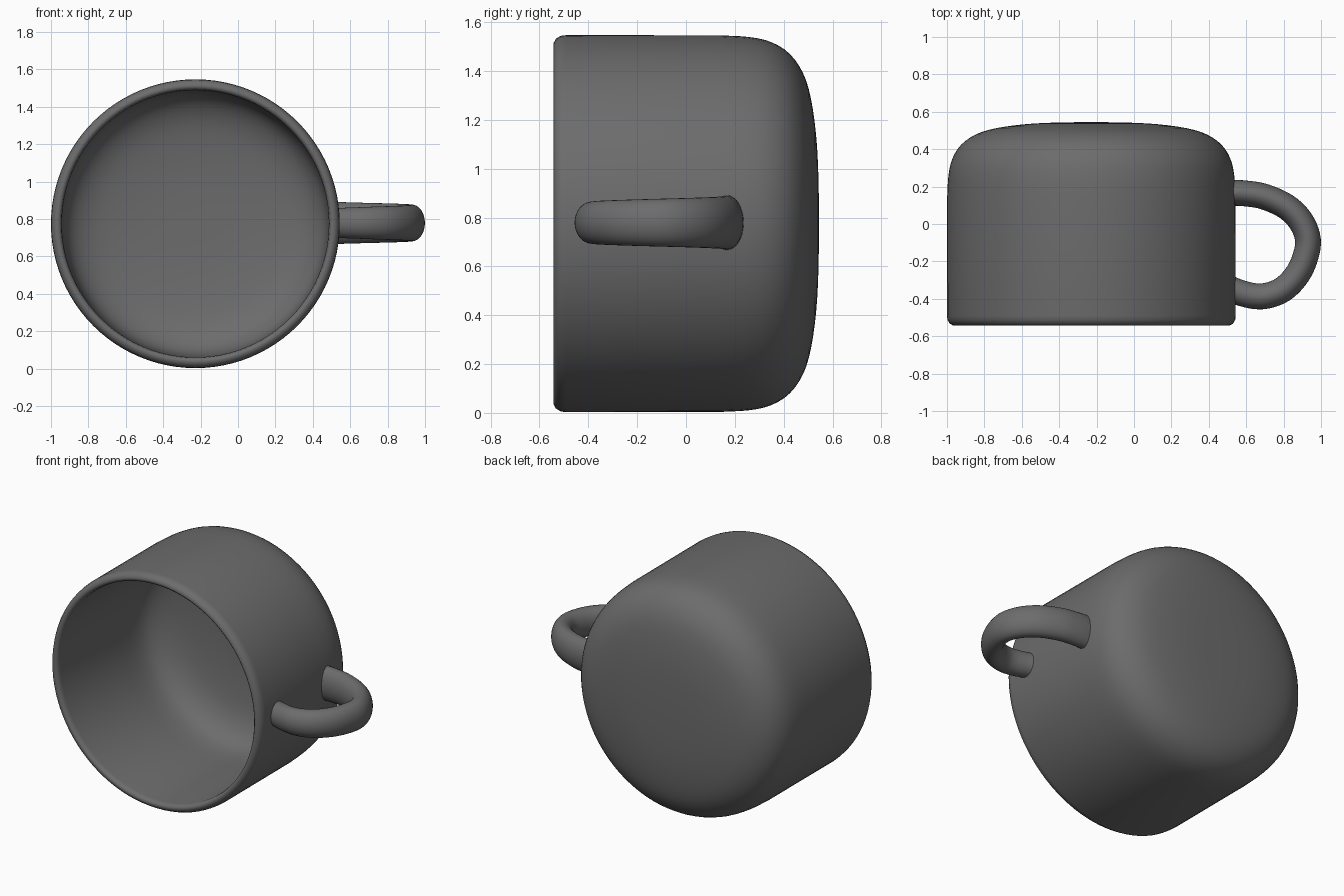
import bpy, math
from mathutils import Vector

if "Cube" in bpy.data.objects:
    bpy.data.objects.remove(bpy.data.objects["Cube"])

CX, CZ = -0.228, 0.775      # cup axis, running along y
MAT = bpy.data.materials.new("dark_grey")
MAT.diffuse_color = (0.15, 0.15, 0.15, 1)
MAT.use_nodes = True
MAT.node_tree.nodes["Principled BSDF"].inputs["Base Color"].default_value = MAT.diffuse_color


def spline(pts, n):
    """Catmull-Rom resampling of a list of points."""
    v = [Vector(p) for p in pts]
    v = [2 * v[0] - v[1]] + v + [2 * v[-1] - v[-2]]
    out = []
    for a, b, c, d in zip(v, v[1:], v[2:], v[3:]):
        for k in range(n):
            t = k / n
            out.append(0.5 * (2 * b + (c - a) * t + (2 * a - 5 * b + 4 * c - d) * t * t
                              + (3 * b - a - 3 * c + d) * t ** 3))
    return out + [v[-2]]


def loft(name, rings):
    """Skin a list of equal-sized rings and cap both ends."""
    n = len(rings[0])
    verts = [p for ring in rings for p in ring]
    faces = [(i * n + j, i * n + (j + 1) % n, (i + 1) * n + (j + 1) % n, (i + 1) * n + j)
             for i in range(len(rings) - 1) for j in range(n)]
    faces += [tuple(reversed(range(n))), tuple(range(len(verts) - n, len(verts)))]
    mesh = bpy.data.meshes.new(name)
    mesh.from_pydata(verts, [], faces)
    mesh.materials.append(MAT)
    ob = bpy.data.objects.new(name, mesh)
    bpy.context.collection.objects.link(ob)
    bpy.context.view_layer.objects.active = ob
    ob.select_set(True)
    bpy.ops.object.mode_set(mode='EDIT')
    bpy.ops.mesh.select_all(action='SELECT')
    bpy.ops.mesh.normals_make_consistent(inside=False)
    bpy.ops.object.mode_set(mode='OBJECT')
    bpy.ops.object.shade_smooth_by_angle(angle=math.radians(40))
    ob.select_set(False)
    return ob


# Cup body: (radius, y) profile of outside, rolled rim and inside
base = [(0.01, 0.545), (0.2, 0.542), (0.36, 0.533), (0.51, 0.512), (0.615, 0.48),
        (0.695, 0.425), (0.743, 0.35), (0.764, 0.26), (0.771, 0.14)]
rim = [(0.772, -0.49), (0.769, -0.513), (0.757, -0.533), (0.74, -0.542),
       (0.728, -0.54), (0.718, -0.53), (0.714, -0.51)]
inner = [(0.714, 0.12), (0.708, 0.24), (0.688, 0.325), (0.643, 0.385),
         (0.573, 0.428), (0.485, 0.455), (0.35, 0.475), (0.2, 0.486), (0.01, 0.489)]
profile = spline(base, 3) + [Vector(p) for p in rim] + spline(inner, 3)
SEG = 96
loft("cup_body", [[(CX + p.x * math.cos(2 * math.pi * j / SEG), p.y,
                    CZ + p.x * math.sin(2 * math.pi * j / SEG)) for j in range(SEG)]
                  for p in profile])

# Handle: elliptical section swept along a loop in the xy plane, narrowing to the rim
path = spline([(0.507, 0.168), (0.6, 0.163), (0.7, 0.145), (0.815, 0.092), (0.892, 0.015),
               (0.930, -0.085), (0.912, -0.19), (0.866, -0.28), (0.795, -0.35),
               (0.712, -0.383), (0.64, -0.385), (0.56, -0.365), (0.507, -0.344)], 5)
rings = []
for i, p in enumerate(path):
    t = i / (len(path) - 1)
    d = (path[min(i + 1, len(path) - 1)] - path[max(i - 1, 0)]).normalized()
    side = Vector((-d.y, d.x))
    a, b = 0.069, 0.113 - 0.035 * t
    ring = []
    for j in range(32):
        u = 2 * math.pi * j / 32
        q = p + side * a * math.cos(u)
        ring.append((q.x, q.y, CZ + 0.004 + b * math.sin(u)))
    rings.append(ring)
loft("handle", rings)
